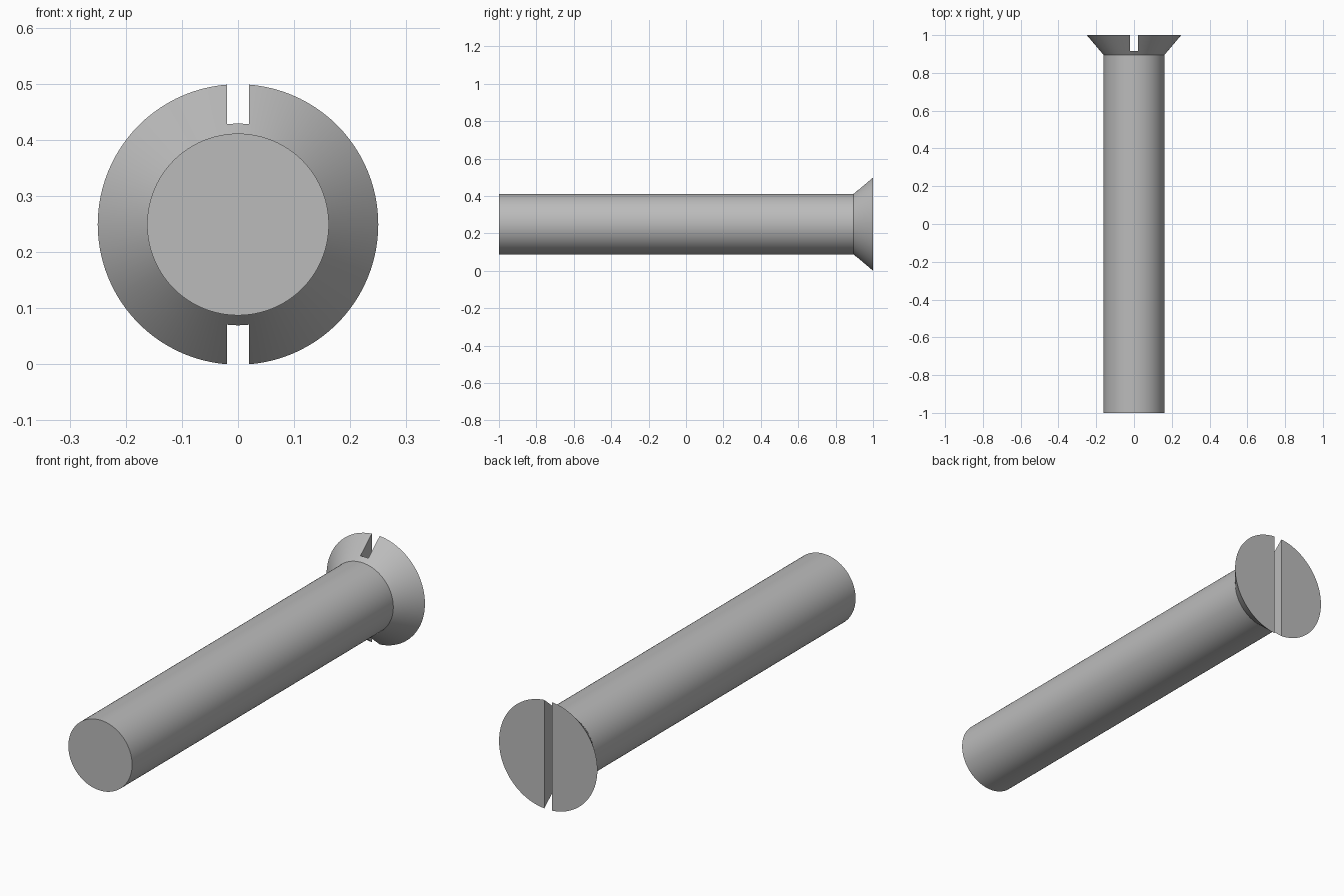
import bpy
import bmesh
import math
from mathutils import Matrix, Vector

default = bpy.data.objects.get("Cube")
if default:
    bpy.data.objects.remove(default, do_unlink=True)

SHAFT_R, HEAD_R = 0.162, 0.25
NECK_Y, SLOT_Y = 0.896, 0.917
SLOT_HALF = 0.02
SIDES = 96
# the slot trims the rim, so the lowest point is the slot corner
AXIS_Z = math.sqrt(HEAD_R ** 2 - SLOT_HALF ** 2)

steel = bpy.data.materials.new("grey steel")
steel.use_nodes = True
colour = (0.5, 0.5, 0.5, 1)
steel.diffuse_color = colour
steel.node_tree.nodes["Principled BSDF"].inputs["Base Color"].default_value = colour


def add_object(name, bm):
    bmesh.ops.recalc_face_normals(bm, faces=bm.faces)
    mesh = bpy.data.meshes.new(name)
    bm.to_mesh(mesh)
    bm.free()
    mesh.materials.append(steel)
    obj = bpy.data.objects.new(name, mesh)
    bpy.context.collection.objects.link(obj)
    return obj


# Shaft and countersunk head: stacked rings along y, bridged and capped
bm = bmesh.new()
rings = []
for y, r in ((-1, SHAFT_R), (NECK_Y, SHAFT_R), (1, HEAD_R)):
    angles = [math.tau * i / SIDES for i in range(SIDES)]
    rings.append([bm.verts.new((r * math.cos(a), y, AXIS_Z + r * math.sin(a)))
                  for a in angles])
for lower, upper in zip(rings, rings[1:]):
    for i in range(SIDES):
        j = (i + 1) % SIDES
        bm.faces.new((lower[i], lower[j], upper[j], upper[i]))
bm.faces.new(rings[0])
bm.faces.new(rings[-1])
screw = add_object("countersunk_screw", bm)

# Slot cutter: a box running right across the head
bm = bmesh.new()
depth = 0.2
bmesh.ops.create_cube(bm, size=1, matrix=Matrix.LocRotScale(
    Vector((0, SLOT_Y + depth / 2, AXIS_Z)), None,
    Vector((2 * SLOT_HALF, depth, 1))))
cutter = add_object("slot_cutter", bm)
cutter.hide_render = True

cut = screw.modifiers.new("driver_slot", "BOOLEAN")
cut.operation = "DIFFERENCE"
cut.solver = "EXACT"
cut.object = cutter

# Apply the cut, drop the cutter, shade smooth with sharp rims
bpy.ops.object.select_all(action="DESELECT")
screw.select_set(True)
bpy.context.view_layer.objects.active = screw
bpy.ops.object.modifier_apply(modifier=cut.name)
bpy.data.objects.remove(cutter, do_unlink=True)
bpy.ops.object.shade_smooth_by_angle(angle=math.radians(30))
